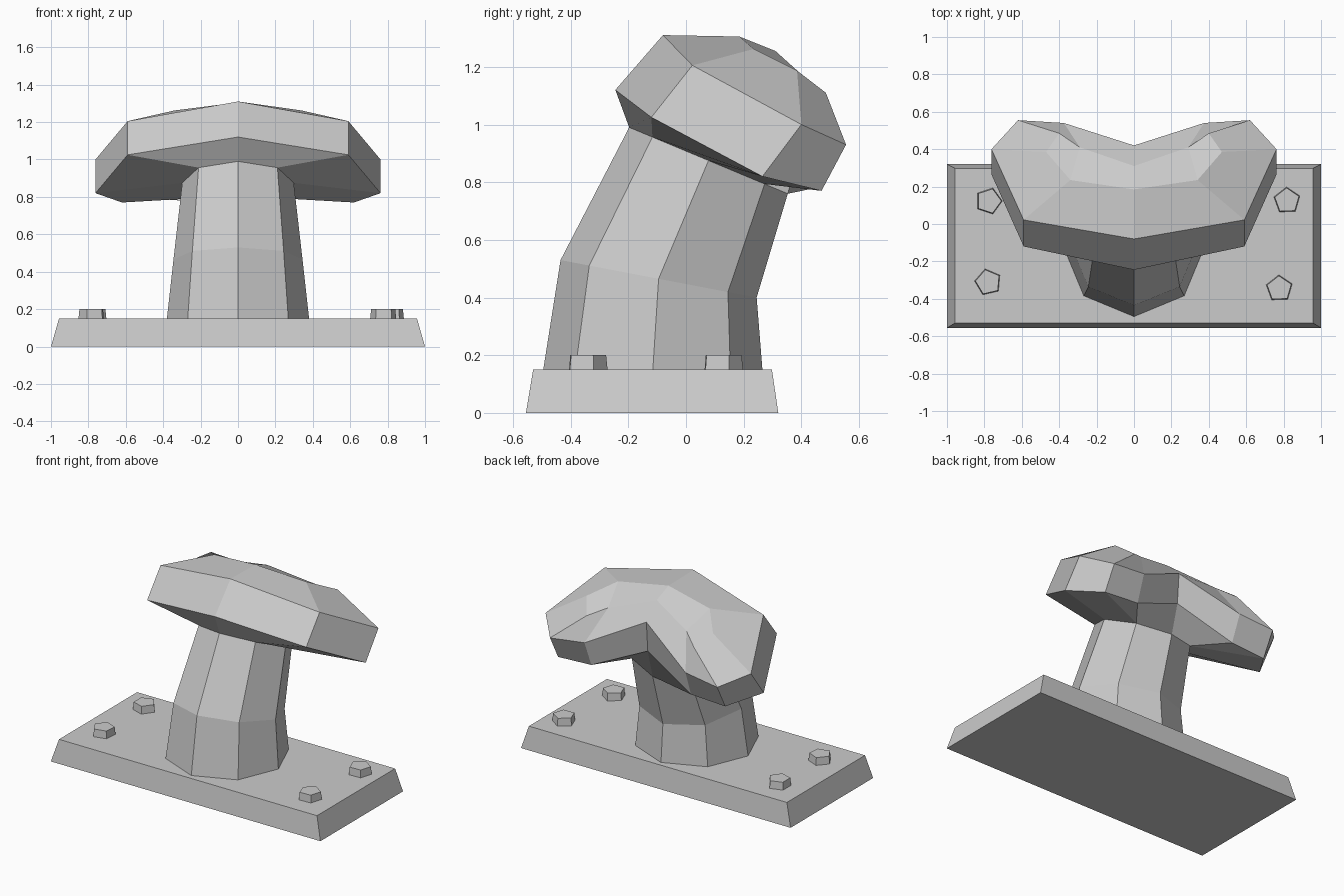
import bpy
import bmesh
from math import sin, cos, radians

cube = bpy.data.objects.get("Cube")
if cube:
    bpy.data.objects.remove(cube, do_unlink=True)

# Single painted-metal colour
grey = bpy.data.materials.new("plain_grey")
grey.use_nodes = True
colour = (0.6, 0.6, 0.6, 1)
grey.diffuse_color = colour
grey.node_tree.nodes["Principled BSDF"].inputs["Base Color"].default_value = colour


def loft(name, rings, caps=()):
    """Join equal-sized closed rings; caps are (ring index, face index lists)."""
    bm = bmesh.new()
    loops = [[bm.verts.new(p) for p in ring] for ring in rings]
    for low, high in zip(loops, loops[1:]):
        for i in range(len(low)):
            j = (i + 1) % len(low)
            bm.faces.new((low[i], low[j], high[j], high[i]))
    for ring, faces in caps:
        for face in faces:
            bm.faces.new([loops[ring][i] for i in face])
    bmesh.ops.remove_doubles(bm, verts=bm.verts, dist=0.0005)
    bmesh.ops.recalc_face_normals(bm, faces=bm.faces)
    mesh = bpy.data.meshes.new(name)
    bm.to_mesh(mesh)
    bm.free()
    mesh.materials.append(grey)
    obj = bpy.data.objects.new(name, mesh)
    bpy.context.collection.objects.link(obj)
    return obj


def rectangle(x, front, back, z):
    return [(-x, front, z), (x, front, z), (x, back, z), (-x, back, z)]


def tilted_ring(radius, y, z, dy, dz, angles):
    """Points round a leaning circle, starting at its front."""
    return [(radius * sin(radians(a)), y - dy * cos(radians(a)),
             z - dz * cos(radians(a))) for a in angles]


def mirrored(half):
    """Complete a loop from its +x half, front centre to back centre."""
    return half + [(-x, y, z) for x, y, z in half[-2:0:-1]]


def polygon(x, y, z, radius, turn, sides=5):
    step = 360 / sides
    return [(x + radius * cos(radians(turn + step * i)),
             y + radius * sin(radians(turn + step * i)), z) for i in range(sides)]


# Base plate with sloped sides
loft("base_plate",
     [rectangle(1, -0.555, 0.32, 0), rectangle(0.957, -0.53, 0.298, 0.15)],
     [(0, [range(4)]), (1, [range(4)])])

# Leaning eight-sided post
octagon = range(0, 360, 45)
neck = (0.298, 0.078, 0.875, 0.275, -0.115)
loft("post", [
    tilted_ring(0.38, -0.115, 0.15, 0.38, 0, octagon),
    tilted_ring(0.345, -0.095, 0.465, 0.34, -0.065, octagon),
    tilted_ring(*neck, octagon),
])

# Kidney-shaped head, flaring from the neck to a band and a faceted crown
lower_rim = [(0, -0.245, 1.12), (0.59, -0.12, 1.025), (0.762, 0.265, 0.82),
             (0.62, 0.47, 0.77), (0.37, 0.475, 0.785), (0, 0.405, 0.95)]
upper_rim = [(0, -0.08, 1.31), (0.59, 0.022, 1.205), (0.762, 0.40, 1.0),
             (0.62, 0.555, 0.93), (0.375, 0.54, 0.957), (0, 0.42, 1.15)]
crown = [(0, 0.185, 1.305), (0.34, 0.235, 1.262), (0.47, 0.385, 1.187),
         (0.40, 0.485, 1.11), (0.29, 0.41, 1.165), (0, 0.31, 1.255)]
neck_half = tilted_ring(*neck, (0, 45, 90, 135, 135, 180))
crown_faces = [(0, 1, 4, 5), (1, 2, 3, 4), (0, 5, 6, 9), (6, 7, 8, 9)]
loft("head", [mirrored(h) for h in (neck_half, lower_rim, upper_rim, crown)],
     [(3, crown_faces)])

# Five-sided bolts, each turned differently
bolts = {
    "bolt_back_right": (-0.777, 0.123, 0),
    "bolt_back_left": (0.818, 0.125, 20),
    "bolt_front_right": (-0.78, -0.311, 31),
    "bolt_front_left": (0.777, -0.345, 92),
}
for name, (x, y, turn) in bolts.items():
    loft(name, [polygon(x, y, 0.15, 0.073, turn), polygon(x, y, 0.2, 0.068, turn)],
         [(1, [range(5)])])
